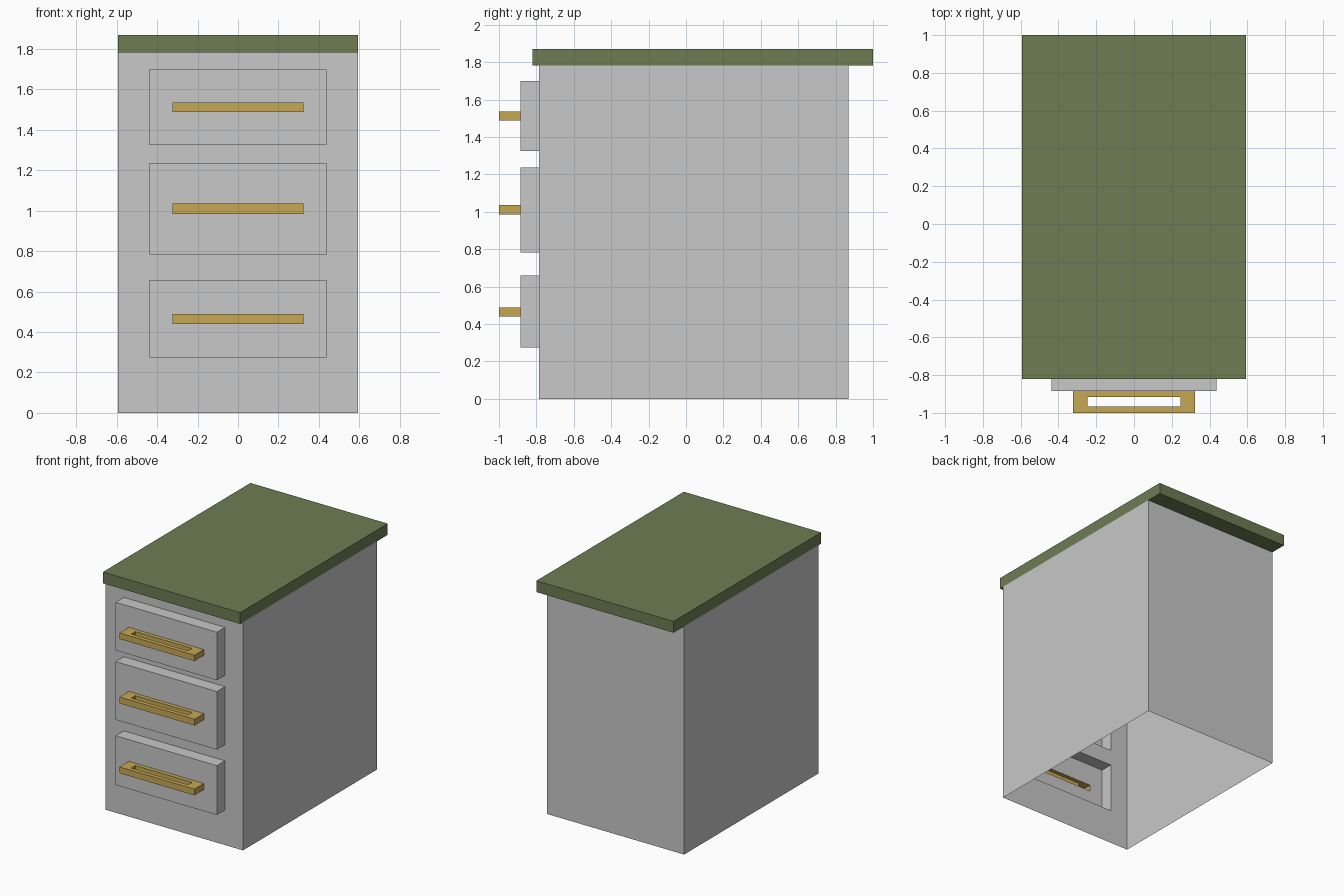
import bpy, bmesh
from mathutils import Vector

if "Cube" in bpy.data.objects:
    bpy.data.objects.remove(bpy.data.objects["Cube"])


def material(name, rgb):
    m = bpy.data.materials.new(name)
    m.diffuse_color = (*rgb, 1)
    m.use_nodes = True
    m.node_tree.nodes["Principled BSDF"].inputs["Base Color"].default_value = m.diffuse_color
    return m


GREY = material("light_grey", (0.58, 0.58, 0.58))
GREEN = material("olive_green", (0.156, 0.202, 0.088))
GOLD = material("brass_gold", (0.565, 0.392, 0.087))


def wall(bm, axis, pos, us, vs, facing, holes=()):
    """Flat wall across an axis, split at us/vs; cells (i, j) in holes stay open."""
    for i in range(len(us) - 1):
        for j in range(len(vs) - 1):
            if (i, j) in holes:
                continue
            pts = []
            for u, v in ((us[i], vs[j]), (us[i + 1], vs[j]), (us[i + 1], vs[j + 1]), (us[i], vs[j + 1])):
                p = [u, v]
                p.insert(axis, pos)
                pts.append(bm.verts.new(p))
            f = bm.faces.new(pts)
            n = Vector((0, 0, 0))
            n[axis] = facing
            f.normal_update()
            if f.normal.dot(n) < 0:
                f.normal_flip()


def finish(bm, name, mat):
    bmesh.ops.remove_doubles(bm, verts=bm.verts, dist=1e-5)
    me = bpy.data.meshes.new(name)
    bm.to_mesh(me)
    bm.free()
    me.materials.append(mat)
    bpy.context.collection.objects.link(bpy.data.objects.new(name, me))


W, DW, HW, SW = 0.593, 0.437, 0.324, 0.245      # half widths: body, drawer, handle, slot
FRONT, BACK, PANEL = -0.785, 0.87, -0.885       # depth positions
TOP = 1.782
# name, drawer bottom, drawer top, handle bottom, handle top
DRAWERS = (("bottom", 0.273, 0.658, 0.44, 0.489),
           ("middle", 0.783, 1.237, 0.985, 1.035),
           ("top", 1.325, 1.70, 1.488, 1.535))

# cabinet shell: open underneath, with front openings for the drawers
bm = bmesh.new()
zs = [0] + [z for d in DRAWERS for z in d[1:3]] + [TOP]
wall(bm, 1, FRONT, (-W, -DW, DW, W), zs, -1, {(1, 1), (1, 3), (1, 5)})
wall(bm, 1, BACK, (-W, W), (0, TOP), 1)
for s in (-1, 1):
    wall(bm, 0, s * W, (FRONT, BACK), (0, TOP), s)
finish(bm, "cabinet_body", GREY)

# worktop, overhanging front and back
bm = bmesh.new()
for s in (-1, 1):
    wall(bm, 0, s * W, (-0.82, 1.0), (TOP, 1.87), s)
wall(bm, 1, -0.82, (-W, W), (TOP, 1.87), -1)
wall(bm, 1, 1.0, (-W, W), (TOP, 1.87), 1)
wall(bm, 2, TOP, (-W, W), (-0.82, 1.0), -1)
wall(bm, 2, 1.87, (-W, W), (-0.82, 1.0), 1)
finish(bm, "worktop", GREEN)

for name, z0, z1, h0, h1 in DRAWERS:
    # hollow drawer front
    bm = bmesh.new()
    wall(bm, 1, PANEL, (-DW, -HW, HW, DW), (z0, h0, h1, z1), -1, {(1, 1)})
    for s, z in ((-1, z0), (1, z1)):
        wall(bm, 0, s * DW, (PANEL, FRONT), (z0, z1), s)
        wall(bm, 2, z, (-DW, DW), (PANEL, FRONT), s)
    finish(bm, name + "_drawer", GREY)

    # hollow handle with a slot through it
    bm = bmesh.new()
    ys = (-1.0, -0.967, -0.917, PANEL)
    wall(bm, 1, -1.0, (-HW, HW), (h0, h1), -1)
    for s, z in ((-1, h0), (1, h1)):
        wall(bm, 0, s * HW, (-1.0, PANEL), (h0, h1), s)
        wall(bm, 0, s * SW, ys[1:3], (h0, h1), -s)
        wall(bm, 2, z, (-HW, -SW, SW, HW), ys, s, {(1, 1)})
    wall(bm, 1, ys[1], (-SW, SW), (h0, h1), 1)
    wall(bm, 1, ys[2], (-SW, SW), (h0, h1), -1)
    finish(bm, name + "_handle", GOLD)
